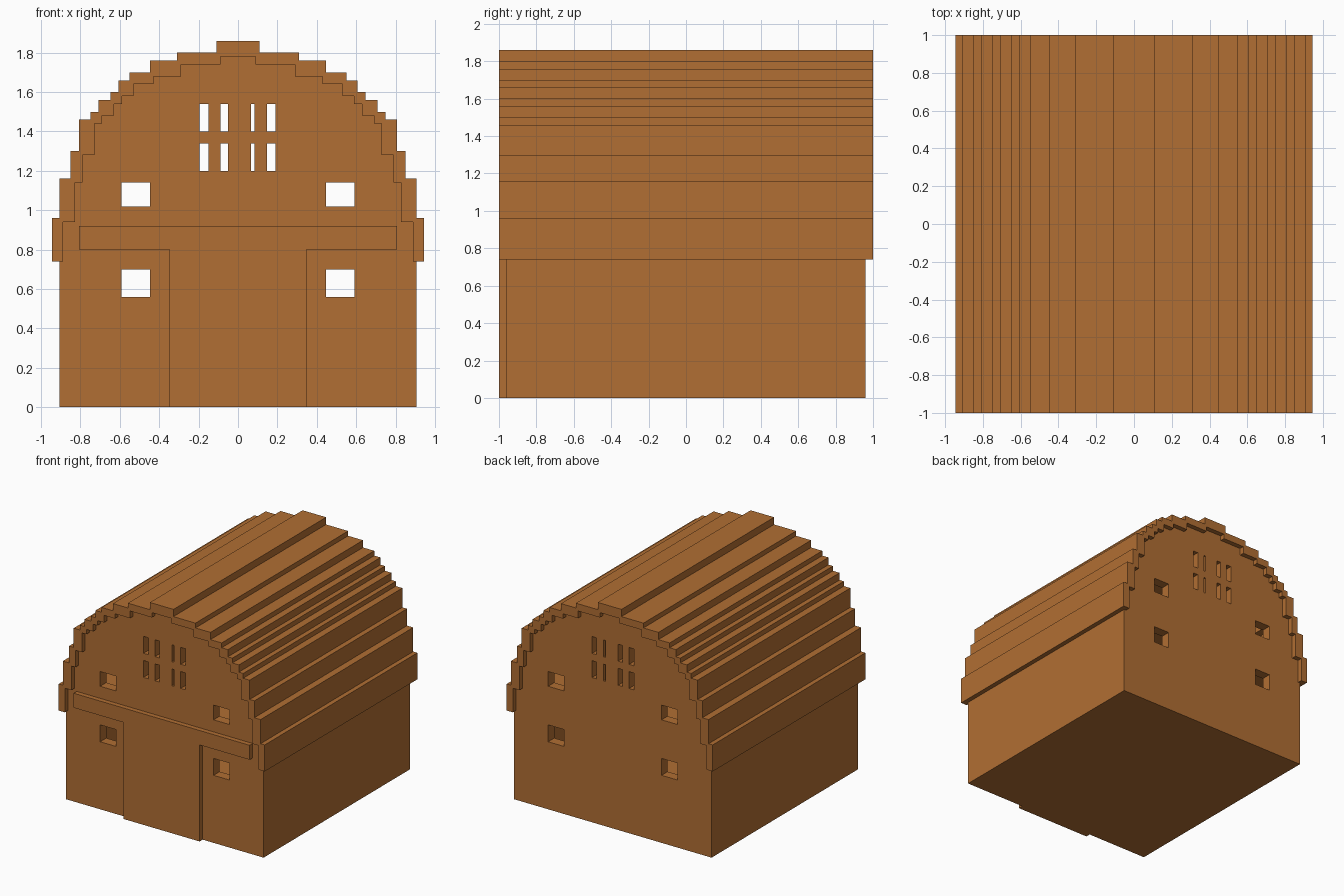
import bpy
import bmesh

cube = bpy.data.objects.get("Cube")
if cube:
    bpy.data.objects.remove(cube, do_unlink=True)

# One timber colour
wood = bpy.data.materials.new("warm_wood")
wood.use_nodes = True
COLOUR = (0.44, 0.157, 0.033, 1.0)
wood.diffuse_color = COLOUR
wood.node_tree.nodes["Principled BSDF"].inputs["Base Color"].default_value = COLOUR


def extrude_profile(name, points, y0, y1):
    """Solid made from an (x, z) outline swept along y."""
    bm = bmesh.new()
    face = bm.faces.new([bm.verts.new((x, y0, z)) for x, z in points])
    swept = bmesh.ops.extrude_face_region(bm, geom=[face])["geom"]
    bmesh.ops.translate(bm, vec=(0, y1 - y0, 0),
                        verts=[v for v in swept if isinstance(v, bmesh.types.BMVert)])
    bmesh.ops.recalc_face_normals(bm, faces=bm.faces)
    mesh = bpy.data.meshes.new(name)
    bm.to_mesh(mesh)
    bm.free()
    mesh.materials.append(wood)
    obj = bpy.data.objects.new(name, mesh)
    bpy.context.scene.collection.objects.link(obj)
    return obj


def rect(x0, x1, z0, z1):
    return [(x0, z0), (x1, z0), (x1, z1), (x0, z1)]


def mirrored(half):
    """Close a right-hand outline with its left-hand mirror."""
    return half + [(-x, z) for x, z in reversed(half)]


def stair(steps, base):
    """Stepped half arch, eave to ridge, from (half width, top height) steps."""
    pts, z = [], base
    for x, top in steps:
        pts += [(x, z), (x, top)]
        z = top
    return pts


EAVE = 0.74
outer = [(0.945, 0.96), (0.907, 1.16), (0.85, 1.30), (0.807, 1.46), (0.748, 1.50),
         (0.708, 1.56), (0.648, 1.60), (0.607, 1.66), (0.55, 1.70), (0.447, 1.76),
         (0.31, 1.80), (0.108, 1.86)]
inner = [(0.888, 0.94), (0.828, 1.14), (0.79, 1.28), (0.73, 1.44), (0.69, 1.48),
         (0.63, 1.54), (0.59, 1.58), (0.53, 1.64), (0.43, 1.68), (0.29, 1.74),
         (0.09, 1.78)]
outer_half, inner_half = stair(outer, EAVE), stair(inner, EAVE)

# Stepped barrel roof, a hollow band
extrude_profile("stepped_roof", mirrored(outer_half) + mirrored(inner_half)[::-1], -1, 1)

# Window openings: small square ones and narrow loft slits
openings = [(sx * 0.52 - 0.072, sx * 0.52 + 0.072, z0, z1)
            for sx in (-1, 1) for z0, z1 in ((0.56, 0.70), (1.02, 1.142))]
openings += [(x0, x1, z0, z0 + 0.14)
             for x0, x1 in ((-0.195, -0.15), (-0.09, -0.05), (0.065, 0.085), (0.147, 0.19))
             for z0 in (1.20, 1.40)]

# Gable walls with the openings cut through
W, Y, T = 0.907, 0.96, 0.08
gable = mirrored([(W, 0), (W, EAVE)] + inner_half)
walls = [extrude_profile("front_wall", gable, -Y, -Y + T),
         extrude_profile("back_wall", gable, Y - T, Y)]
cutters = []
for i, box in enumerate(openings):
    cutter = extrude_profile(f"window_cutter_{i + 1}", rect(*box), -1.2, 1.2)
    cutter.hide_render = True
    cutters.append(cutter)
for wall in walls:
    for cutter in cutters:
        mod = wall.modifiers.new("window", 'BOOLEAN')
        mod.operation, mod.solver, mod.object = 'DIFFERENCE', 'EXACT', cutter
bpy.context.view_layer.update()
graph = bpy.context.evaluated_depsgraph_get()
cut_meshes = [bpy.data.meshes.new_from_object(w.evaluated_get(graph)) for w in walls]
for wall, mesh in zip(walls, cut_meshes):
    wall.modifiers.clear()
    wall.data = mesh
for cutter in cutters:
    bpy.data.objects.remove(cutter, do_unlink=True)

# Side walls
for side, s in (("left", 1), ("right", -1)):
    extrude_profile(side + "_wall", rect(*sorted((s * (W - T), s * W)), 0, EAVE), -Y + T, Y - T)

# Ground floor and loft floor
extrude_profile("ground_floor", rect(-W + T, W - T, 0, 0.04), -Y + T, Y - T)
extrude_profile("loft_floor", rect(-0.888, 0.888, 0.80, 0.92), -Y + T, Y - T)

# Door panel with the wide beam over it, in one flush piece
extrude_profile("door_and_beam",
                mirrored([(0.348, 0), (0.348, 0.80), (0.807, 0.80), (0.807, 0.92)]), -1, -Y)
